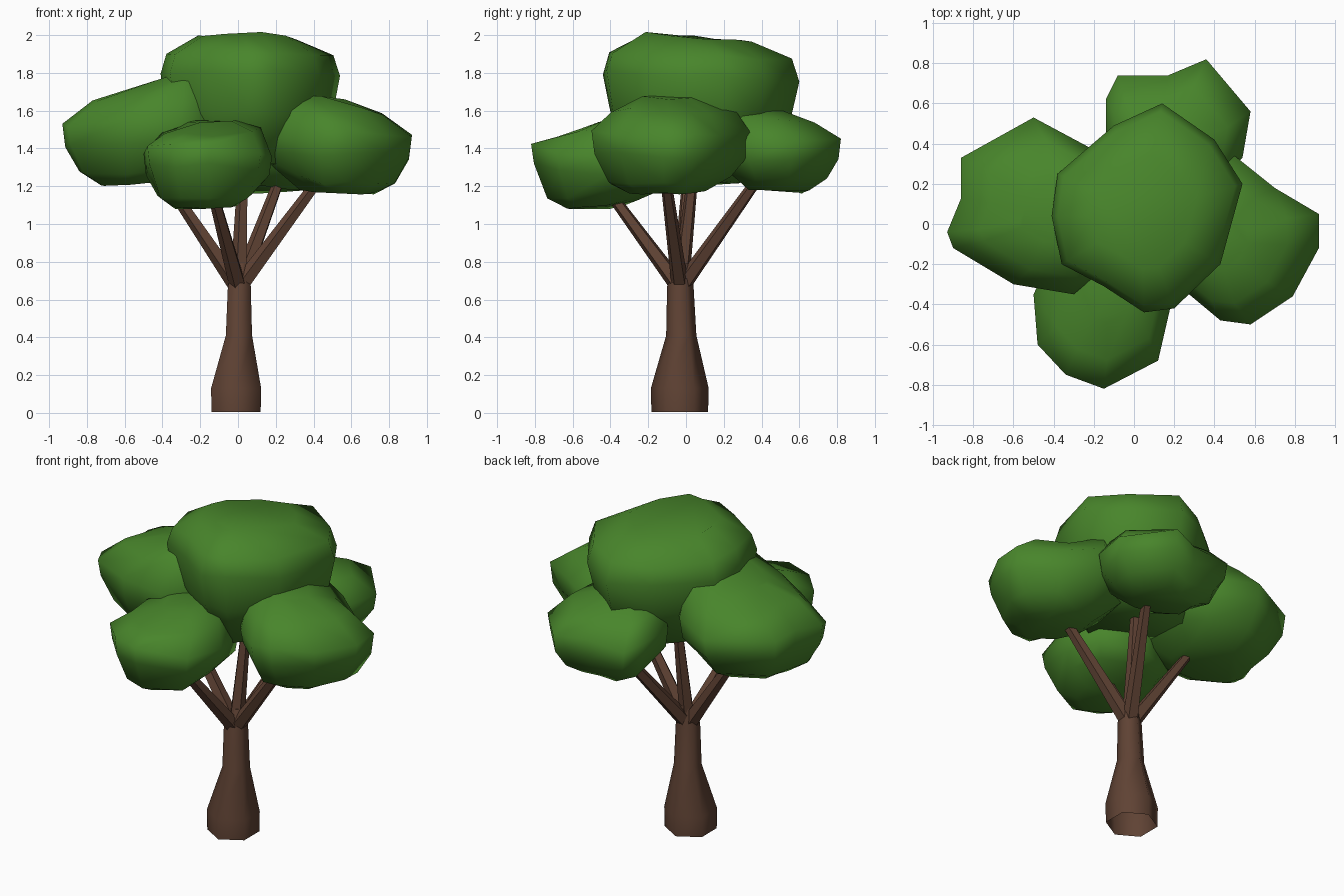
import bpy, bmesh, math, random
from mathutils import Vector

if "Cube" in bpy.data.objects:
    bpy.data.objects.remove(bpy.data.objects["Cube"])

random.seed(4)


def material(name, rgb):
    m = bpy.data.materials.new(name)
    m.diffuse_color = (*rgb, 1)
    m.use_nodes = True
    m.node_tree.nodes["Principled BSDF"].inputs["Base Color"].default_value = m.diffuse_color
    return m


BARK = material("bark", (0.115, 0.055, 0.034))
LEAF = material("leaf", (0.065, 0.235, 0.024))


def loft(name, rings, mat, angle, bottom=True):
    """Skin a stack of equal-length rings and cap the ends."""
    bm = bmesh.new()
    rows = [[bm.verts.new(p) for p in ring] for ring in rings]
    n = len(rows[0])
    for a, b in zip(rows, rows[1:]):
        for i in range(n):
            j = (i + 1) % n
            bm.faces.new((a[i], a[j], b[j], b[i]))
    bm.faces.new(rows[-1])
    if bottom:
        bm.faces.new(rows[0])
    bmesh.ops.recalc_face_normals(bm, faces=bm.faces)
    mesh = bpy.data.meshes.new(name)
    bm.to_mesh(mesh)
    bm.free()
    mesh.materials.append(mat)
    ob = bpy.data.objects.new(name, mesh)
    bpy.context.collection.objects.link(ob)
    bpy.ops.object.select_all(action='DESELECT')
    ob.select_set(True)
    bpy.context.view_layer.objects.active = ob
    bpy.ops.object.shade_smooth_by_angle(angle=math.radians(angle))
    return ob


def circle(c, r, n, axis=Vector((0, 0, 1))):
    q = Vector((0, 0, 1)).rotation_difference(axis)
    return [Vector(c) + q @ Vector((r * math.cos(t), r * math.sin(t), 0))
            for t in (2 * math.pi * (i + 0.5) / n for i in range(n))]


# Flared six-sided trunk, open underneath: x, y, z, radius
TRUNK = [(-0.01, -0.033, 0.005, 0.15), (-0.01, -0.033, 0.13, 0.153),
         (0.005, -0.025, 0.41, 0.08), (0.007, -0.03, 0.67, 0.07),
         (0.02, -0.015, 0.79, 0.04)]
loft("trunk", [circle(p[:3], p[3], 6) for p in TRUNK], BARK, 65, bottom=False)

# Branches fan out from the trunk top into each leaf clump
BRANCHES = {"left": (-0.32, 0.0, 1.14), "right": (0.39, -0.1, 1.18),
            "front": (-0.12, -0.37, 1.12), "back": (0.20, 0.34, 1.18),
            "middle": (0.025, 0.03, 1.2)}
for name, tip in BRANCHES.items():
    base = Vector((0.005, -0.03, 0.66))
    end = base + (Vector(tip) - base) * 1.25
    axis = (end - base).normalized()
    loft(name + "_branch", [circle(base, 0.048, 5, axis), circle(end, 0.027, 5, axis)],
         BARK, 40)

# Leaf clumps: plan outline, bottom, top, inward rise of the top, outward tilt of the rim
SIDE = [(0, 0.48), (0.13, 0.77), (0.4, 0.96), (0.63, 1), (0.87, 0.77), (1, 0.36)]
BOXY = [(0, 0.62), (0.38, 0.92), (0.68, 1), (0.86, 0.93), (1, 0.55)]
CLUMPS = {
    "left": ([(-0.93, -0.04), (-0.9, -0.12), (-0.6, -0.3), (-0.3, -0.35), (-0.1, -0.18),
              (-0.08, 0.2), (-0.22, 0.38), (-0.5, 0.53), (-0.86, 0.33), (-0.86, 0.13)],
             1.21, 1.72, 0.35, 0),
    "right": ([(0.92, 0.05), (0.92, -0.12), (0.79, -0.36), (0.58, -0.5), (0.43, -0.48),
               (0.25, -0.33), (0.1, -0.12), (0.15, 0.2), (0.5, 0.34), (0.7, 0.18)],
              1.16, 1.66, 0.1, 0),
    "front": ([(-0.48, -0.6), (-0.34, -0.75), (-0.15, -0.82), (0.12, -0.68), (0.18, -0.42),
               (0.12, -0.17), (-0.15, -0.06), (-0.42, -0.18), (-0.5, -0.35)],
              1.09, 1.53, 0.1, 0.12),
    "back": ([(0.58, 0.56), (0.36, 0.82), (0.17, 0.74), (-0.08, 0.74), (-0.14, 0.62),
              (-0.14, 0.38), (0.03, 0.15), (0.37, 0.15), (0.54, 0.33)],
             1.17, 1.60, 0.1, 0),
    "top": ([(-0.41, 0.04), (-0.38, 0.25), (-0.1, 0.49), (0.14, 0.6), (0.4, 0.42),
             (0.54, 0.2), (0.43, -0.2), (0.2, -0.42), (0.05, -0.44), (-0.15, -0.31),
             (-0.36, -0.2)],
            1.32, 1.99, 0, 0),
}
for name, (outline, low, high, rise, tilt) in CLUMPS.items():
    centre = sum((Vector(p) for p in outline), Vector((0, 0))) / len(outline)
    outward = centre.normalized()
    side = name != "top"
    rings = []
    for f, s in (SIDE if side else BOXY):
        # upper rings lean towards the crown centre
        lean = 1 - 0.2 * max(0, f - 0.63) / 0.37 if side else 1
        wobble = 0.02 if 0.05 < f < 0.99 else 0.01
        ring = []
        for p in outline:
            xy = centre * lean + (Vector(p) - centre) * s
            d = (xy - centre).dot(outward)
            z = low + f * (high - low) + random.uniform(-wobble, wobble)
            if not side:
                z -= 0.07 * (xy.y - centre.y) * f
            elif f > 0.8:
                z += rise * max(0, -d)
            elif f < 0.2:
                z += 0.15 * max(0, -d)
            else:
                z += tilt * d
            ring.append((xy.x, xy.y, z))
        rings.append(ring)
    loft(name + "_leaf_clump", rings, LEAF, 80)
